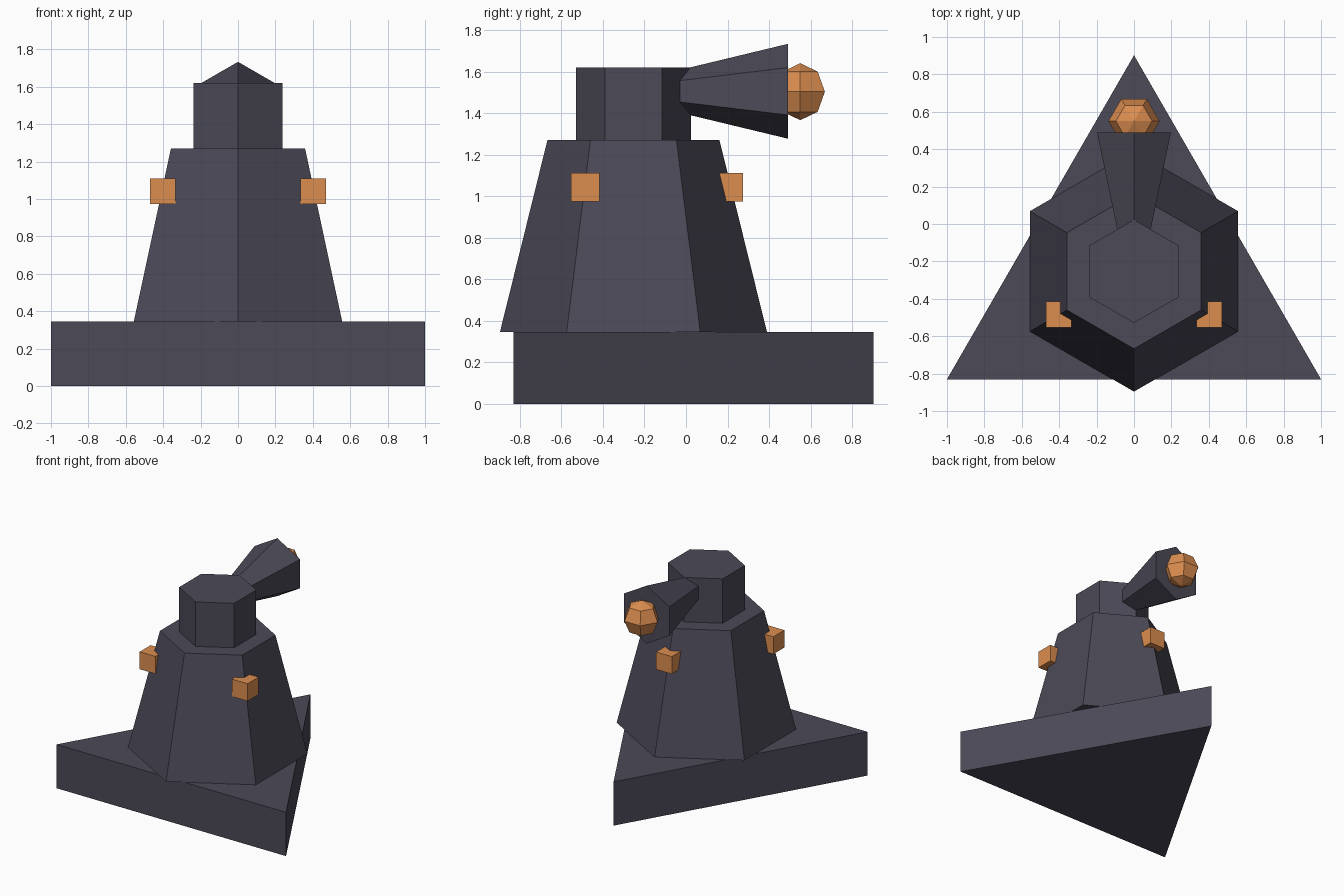
import bpy
from math import pi

default = bpy.data.objects.get("Cube")
if default:
    bpy.data.objects.remove(default, do_unlink=True)


def material(name, rgb):
    mat = bpy.data.materials.new(name)
    mat.use_nodes = True
    mat.diffuse_color = (*rgb, 1)
    mat.node_tree.nodes["Principled BSDF"].inputs["Base Color"].default_value = (*rgb, 1)
    return mat


charcoal = material("charcoal", (0.070, 0.067, 0.095))
orange = material("orange", (0.72, 0.27, 0.08))


def finish(name, mat):
    obj = bpy.context.object
    obj.name = name
    obj.data.materials.append(mat)
    return obj


def frustum(name, sides, r1, r2, start, length, rotation=(0, 0, 0)):
    """Tapered prism that runs from start along its rotated z axis."""
    bpy.ops.mesh.primitive_cone_add(vertices=sides, radius1=r1, radius2=r2, depth=length,
                                    rotation=rotation)
    obj = finish(name, charcoal)
    axis = obj.rotation_euler.to_matrix().col[2]
    obj.location = [s + a * length / 2 for s, a in zip(start, axis)]
    return obj


# Triangular plinth with its point at the back
base = frustum("base", 3, 1.155, 1.155, (0, -0.253, 0), 0.345)

# Tapered hexagonal tower and the straight turret on it
TOWER_Y = -0.253
frustum("tower", 6, 0.643, 0.414, (0, TOWER_Y, 0.345), 0.925)
frustum("turret", 6, 0.276, 0.276, (0, TOWER_Y, 1.27), 0.35)

# Barrel flaring towards the back, with a faceted ball in its mouth
frustum("barrel", 6, 0.086, 0.228, (0, -0.1, 1.505), 0.59, (-pi / 2, 0, 0))
bpy.ops.mesh.primitive_uv_sphere_add(segments=6, ring_count=4, radius=0.137,
                                     location=(0, 0.55, 1.503), rotation=(0, 0, pi / 2))
finish("muzzle_ball", orange)

# Lamp blocks set into three alternate sides of the tower
for name, x, y in (("right_lamp", -0.402, -0.484),
                   ("left_lamp", 0.402, -0.484),
                   ("back_lamp", 0, 0.206)):
    bpy.ops.mesh.primitive_cube_add(size=0.137, location=(x, y, 1.042))
    finish(name, orange)
